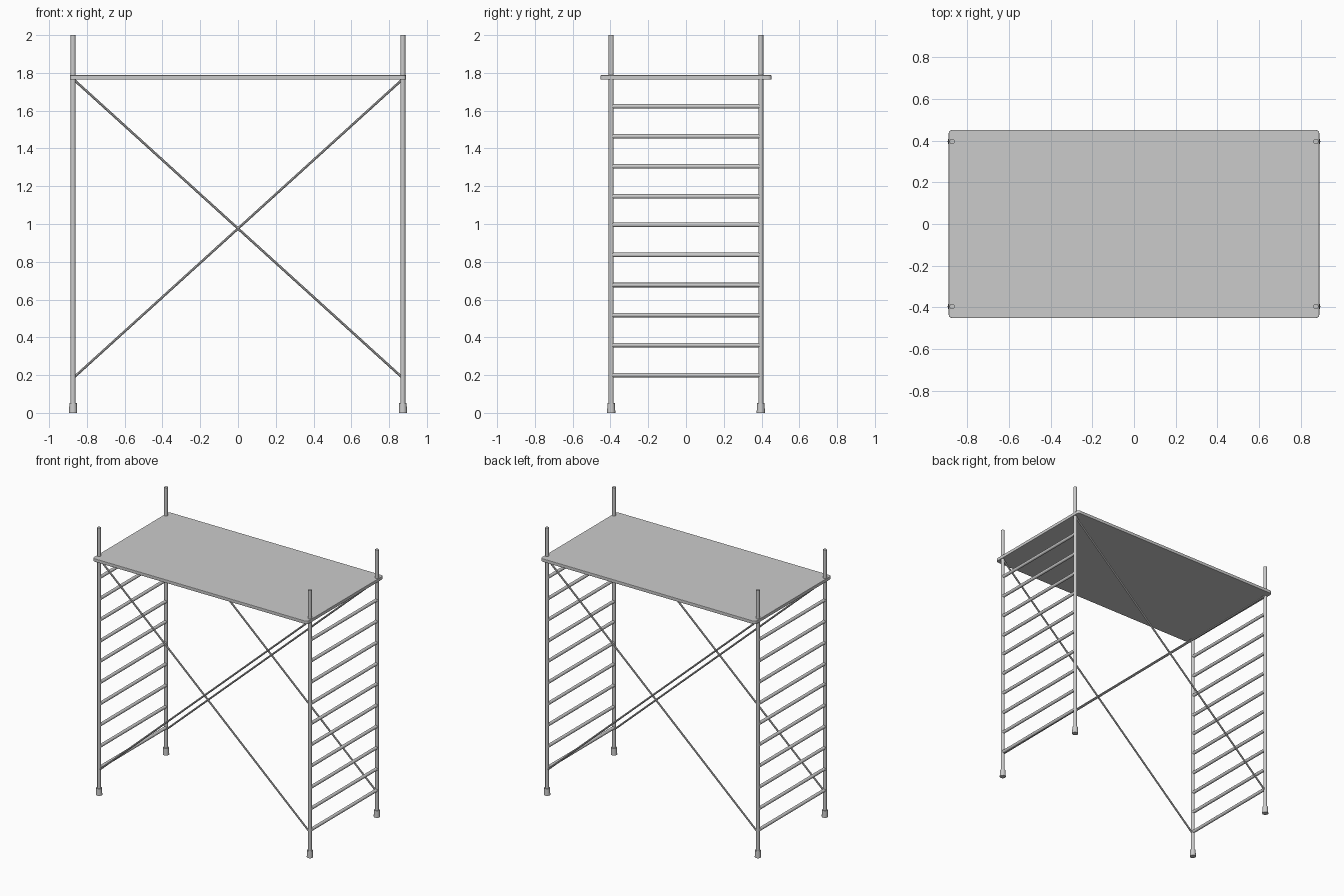
import bpy, bmesh
from mathutils import Vector

if "Cube" in bpy.data.objects:
    bpy.data.objects.remove(bpy.data.objects["Cube"])

PX, PY = 0.873, 0.396      # post centre lines
DECK_Z = 1.776


def rod(name, a, b, r1, r2=None, sides=12):
    """Round bar between two points, optionally tapered."""
    a, b = Vector(a), Vector(b)
    d = b - a
    bpy.ops.mesh.primitive_cone_add(vertices=sides, radius1=r1, radius2=r1 if r2 is None else r2,
                                    depth=d.length, location=(a + b) / 2)
    o = bpy.context.object
    o.name = name
    o.rotation_euler = d.to_track_quat('Z', 'Y').to_euler()
    bpy.ops.object.shade_smooth_by_angle(angle=0.7)
    return o


# Posts and feet
for sx in (-1, 1):
    for sy in (-1, 1):
        x, y = sx * PX, sy * PY
        rod("post", (x, y, 0.02), (x, y, 2.0), 0.0132)
        rod("foot", (x, y, 0), (x, y, 0.052), 0.022, 0.0195)

# Ladder rungs on both ends: six below the mid joint, four above
heights = [0.2 + 0.159 * i for i in range(6)] + [1.146 + 0.159 * i for i in range(4)]
for sx in (-1, 1):
    for z in heights:
        rod("rung", (sx * PX, -PY, z), (sx * PX, PY, z), 0.012)

# Diagonal cross braces on front and back
for sy in (-1, 1):
    for sx in (-1, 1):
        rod("cross_brace", (-sx * PX, sy * PY, 0.184), (sx * PX, sy * PY, 1.768), 0.0065, sides=8)

# Deck with rounded corners and softened rim
bm = bmesh.new()
bmesh.ops.create_cube(bm, size=1)
bmesh.ops.scale(bm, vec=(1.78, 0.904, 0.024), verts=bm.verts)
upright = [e for e in bm.edges if abs(e.verts[0].co.z - e.verts[1].co.z) > 0.01]
bmesh.ops.bevel(bm, geom=upright, offset=0.018, segments=4, profile=0.5, affect='EDGES')
mesh = bpy.data.meshes.new("deck")
bm.to_mesh(mesh)
bm.free()
deck = bpy.data.objects.new("deck", mesh)
deck.location.z = DECK_Z
bpy.context.collection.objects.link(deck)
bev = deck.modifiers.new("rim", 'BEVEL')
bev.width = 0.003
bev.segments = 2
bev.limit_method = 'ANGLE'
bev.angle_limit = 1.0
